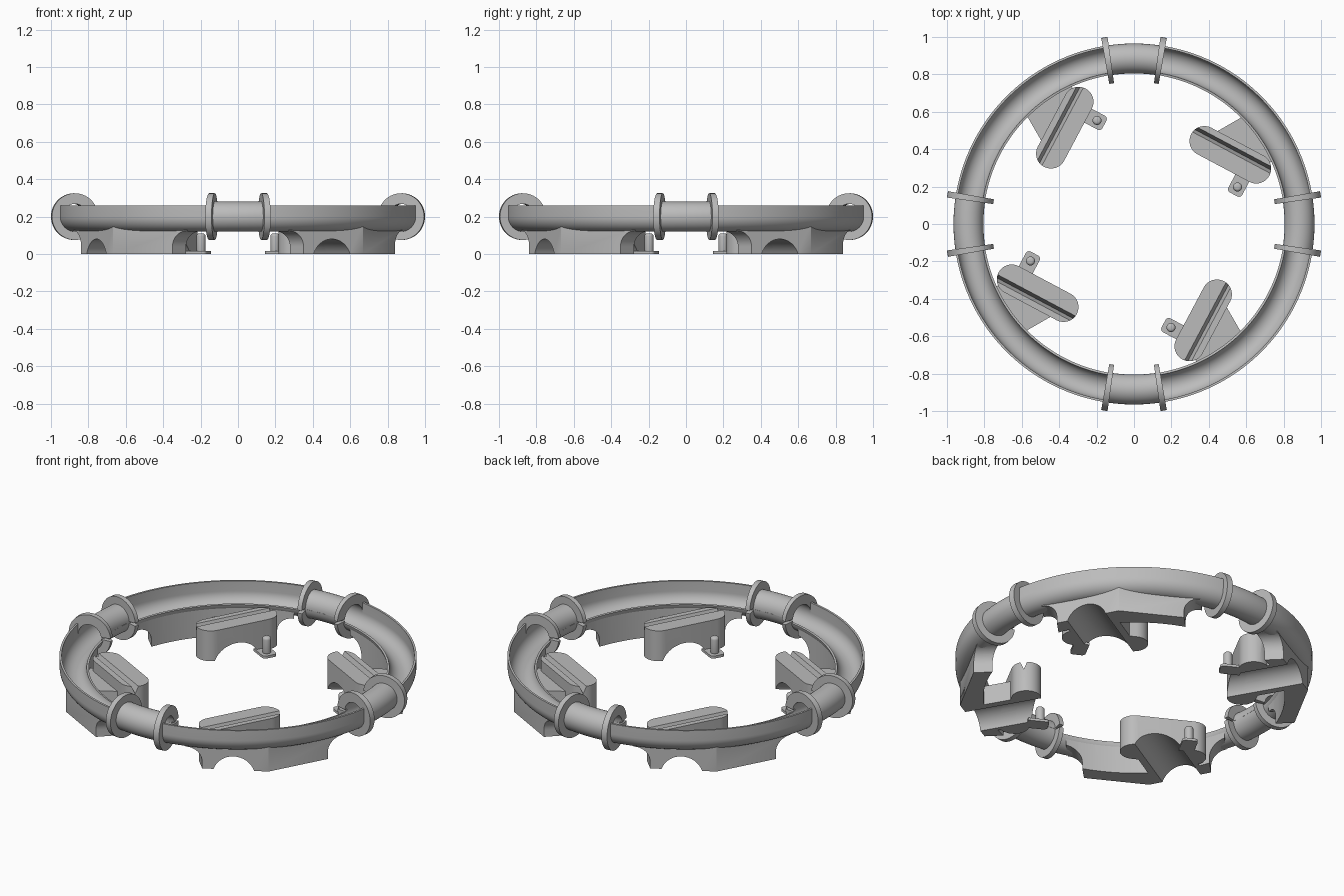
import bpy, bmesh
from math import sin, cos, pi, radians, sqrt
from mathutils import Matrix

cube = bpy.data.objects.get("Cube")
if cube:
    bpy.data.objects.remove(cube, do_unlink=True)

grey = bpy.data.materials.new("plain_grey")
grey.use_nodes = True
colour = (0.5, 0.5, 0.5, 1)
grey.diffuse_color = colour
grey.node_tree.nodes["Principled BSDF"].inputs["Base Color"].default_value = colour

RING, TUBE, MID = 0.885, 0.08, 0.2      # ring radius, tube radius, tube height
WALL = 0.012


def make(name, bm):
    bmesh.ops.recalc_face_normals(bm, faces=bm.faces)
    mesh = bpy.data.meshes.new(name)
    bm.to_mesh(mesh)
    bm.free()
    mesh.materials.append(grey)
    obj = bpy.data.objects.new(name, mesh)
    bpy.context.collection.objects.link(obj)
    return obj


def sweep(name, section, start, end, steps):
    """Turn a closed (radius, height) section about z between two angles."""
    bm = bmesh.new()
    rows = []
    for i in range(steps + 1):
        a = radians(start + (end - start) * i / steps)
        rows.append([bm.verts.new((r * cos(a), r * sin(a), z)) for r, z in section])
    n = len(section)
    for p, q in zip(rows, rows[1:]):
        for k in range(n):
            bm.faces.new((p[k], p[(k + 1) % n], q[(k + 1) % n], q[k]))
    bm.faces.new(rows[0])
    bm.faces.new(rows[-1])
    return make(name, bm)


def prism(name, outline, low, high, matrix=Matrix()):
    bm = bmesh.new()
    ends = [[bm.verts.new(matrix @ Matrix.Translation((x, y, h)).translation)
             for x, y in outline] for h in (low, high)]
    n = len(outline)
    for k in range(n):
        bm.faces.new((ends[0][k], ends[0][(k + 1) % n], ends[1][(k + 1) % n], ends[1][k]))
    for end in ends:
        bm.faces.new(end)
    return make(name, bm)


def arc(radius, start, end, steps, cx=0, cy=0):
    return [(cx + radius * cos(radians(start + (end - start) * i / steps)),
             cy + radius * sin(radians(start + (end - start) * i / steps)))
            for i in range(steps + 1)]


def turn(angle, axis):
    return Matrix.Rotation(radians(angle), 4, axis)


def bake(obj):
    deps = bpy.context.evaluated_depsgraph_get()
    mesh = bpy.data.meshes.new_from_object(obj.evaluated_get(deps))
    obj.modifiers.clear()
    obj.data = mesh


def cut(obj, other, operation="DIFFERENCE"):
    mod = obj.modifiers.new("cut", "BOOLEAN")
    mod.operation, mod.solver, mod.object = operation, "EXACT", other
    bake(obj)


def smooth(obj, angle=35):
    bpy.ops.object.select_all(action="DESELECT")
    obj.select_set(True)
    bpy.context.view_layer.objects.active = obj
    bpy.ops.object.shade_smooth_by_angle(angle=radians(angle))


def split_ring(outer, inner, gap):
    """Ring section with a narrow slit on the side facing the centre."""
    return (arc(outer, -180 + gap, 180 - gap, 48, RING, MID)
            + arc(inner, 180 - gap, -180 + gap, 48, RING, MID))


parts = []

# Open channel: half pipe with a taller outer wall and a low inner lip
top = MID + 0.06
channel = ([(RING + TUBE, top)] + arc(TUBE, 0, -170, 24, RING, MID)
           + arc(TUBE - WALL, -170, 0, 24, RING, MID) + [(RING + TUBE - WALL, top)])
parts.append(sweep("channel", channel, 9, 81, 48))

# Closed pipe joint with a split flange at each end
parts.append(sweep("joint_pipe", split_ring(TUBE, TUBE - WALL, 0.2), -9, 9, 12))
for side, name in ((1, "flange_a"), (-1, "flange_b")):
    parts.append(sweep(name, split_ring(0.125, TUBE - WALL, 4), 8.05 * side, 10 * side, 1))

# Frames of the support: diagonal, tunnel and slotted block
diagonal = turn(45, "Z")
tunnel_frame = Matrix.Translation((0.51, -0.77, 0)) @ turn(30, "Z")
block_frame = Matrix.Translation((0.37, -0.515, 0)) @ turn(62, "Z")

# Cutters
arch_r = 0.116
tunnel = prism("tunnel_cutter", arc(arch_r, 0, 354, 59, 0, 0.08 - arch_r), -0.6, 0.4,
               tunnel_frame @ turn(90, "X"))
tube_cutter = sweep("tube_cutter", arc(TUBE - WALL / 2, 0, 352.5, 47, RING, MID), -100, 10, 72)
groove = prism("groove_cutter", [(-0.055, 0.2), (-0.03, 0.135), (-0.005, 0.2)], -0.4, 0.4,
               block_frame @ turn(90, "Z") @ turn(90, "X"))
half, flare = 0.345, 0.085
flank = ([(-half, 0), (half, 0)] + arc(flare, 180, 90, 10, half + flare, 0.04)
         + [(half + flare, 0.2), (-half - flare, 0.2)]
         + arc(flare, 90, 0, 10, -half - flare, 0.04))
flank_cutter = prism("flank_cutter", flank, 0.5, 1.1, diagonal @ turn(90, "X"))

# Foot under the ring: two angled outer faces with flared ends
plan = ([(-0.45, -0.809), (0, -0.944), (0.45, -0.809)]
        + arc(0.815, -56.5, -123.5, 20))
foot = prism("foot", plan, 0, 0.2, diagonal)
cut(foot, flank_cutter, "INTERSECT")
cut(foot, tube_cutter)
cut(foot, tunnel)
parts.append(foot)

# Arched bridge from foot to slotted block
bridge = prism("bridge", [(-0.136, 0.05), (0.15, 0.05), (0.15, 0.378), (-0.136, 0.199)],
               0, 0.115, tunnel_frame)
cut(bridge, tunnel)
parts.append(bridge)

# Round-ended block with a groove along the top
end_r, reach = 0.08, 0.157
capsule = arc(end_r, -90, 90, 16, reach) + arc(end_r, 90, 270, 16, -reach)
block = prism("slotted_block", capsule, 0, 0.18, block_frame)
cut(block, tunnel)
cut(block, groove)
parts.append(block)

# Small tab with an upright pin
px, py, w = -0.115, 0.134, 0.042
tab = ([(px - w, 0.06), (px + w, 0.06)] + arc(0.02, 0, 90, 5, px + w - 0.02, py + 0.025)
       + arc(0.02, 90, 180, 5, px - w + 0.02, py + 0.025))
parts.append(prism("tab", tab, 0, 0.015, block_frame))
pin = prism("pin", arc(0.024, 0, 345, 23, px, py), 0.005, 0.11, block_frame)
bevel = pin.modifiers.new("round", "BEVEL")
bevel.width, bevel.segments, bevel.limit_method = 0.015, 4, "ANGLE"
bake(pin)
parts.append(pin)

for helper in (tunnel, tube_cutter, groove, flank_cutter):
    bpy.data.objects.remove(helper, do_unlink=True)

# Repeat everything around the four quarters
for part in parts:
    smooth(part)
    for quarter in range(1, 4):
        copy = part.copy()
        copy.name = f"{part.name}_{quarter + 1}"
        copy.rotation_euler.z = quarter * pi / 2
        bpy.context.collection.objects.link(copy)
